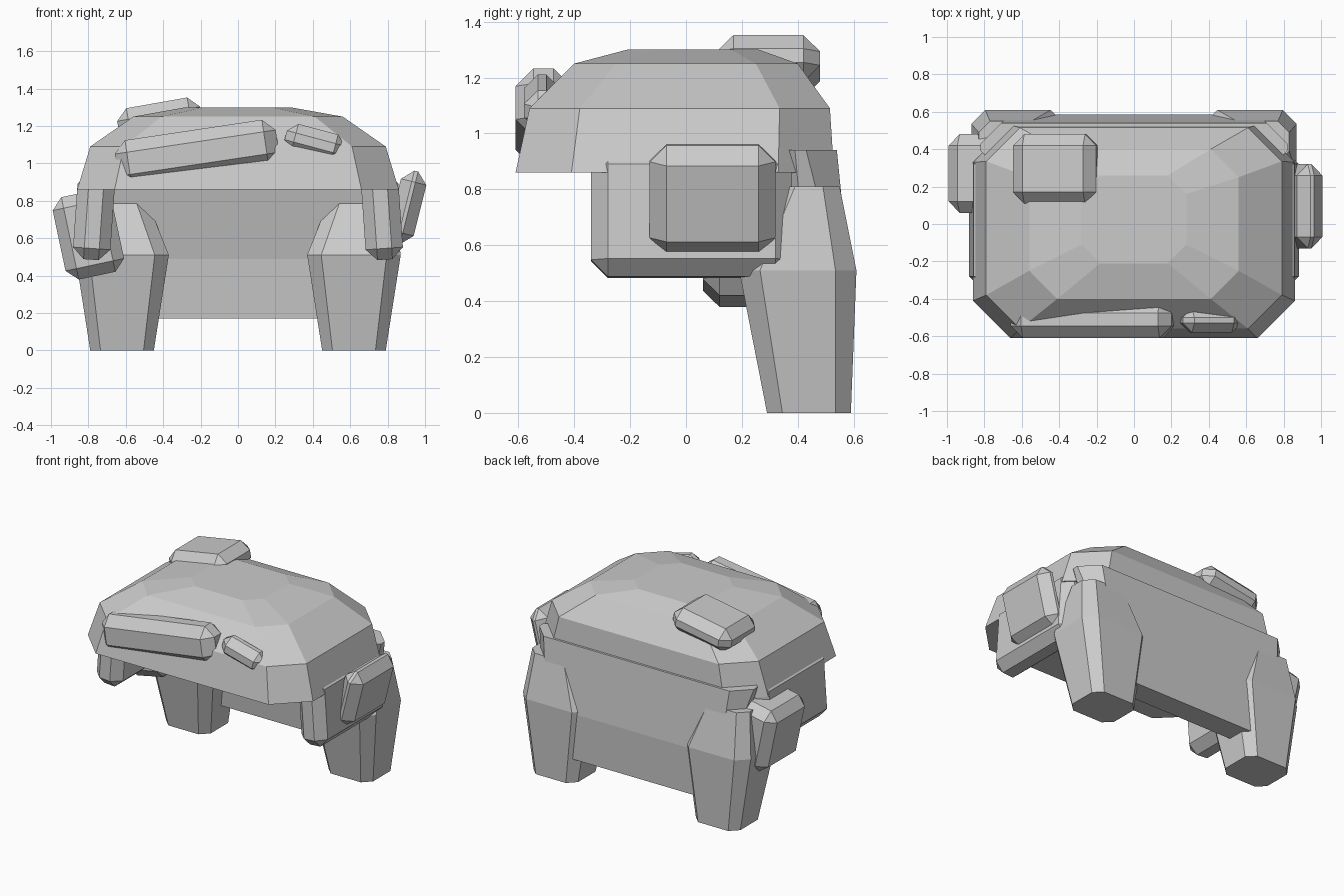
import bpy, bmesh
from math import radians
from mathutils import Euler

if "Cube" in bpy.data.objects:
    bpy.data.objects.remove(bpy.data.objects["Cube"])


def finish(name, bm):
    bmesh.ops.recalc_face_normals(bm, faces=bm.faces)
    me = bpy.data.meshes.new(name)
    bm.to_mesh(me)
    bm.free()
    ob = bpy.data.objects.new(name, me)
    bpy.context.collection.objects.link(ob)
    return ob


def loft(name, rings):
    """Closed solid through chamfered rectangles (x0, x1, y0, y1, z, chamfer)."""
    bm = bmesh.new()
    loops = []
    for x0, x1, y0, y1, z, c in rings:
        pts = [(x0 + c, y0), (x1 - c, y0), (x1, y0 + c), (x1, y1 - c),
               (x1 - c, y1), (x0 + c, y1), (x0, y1 - c), (x0, y0 + c)]
        loops.append([bm.verts.new((x, y, z)) for x, y in pts])
    for a, b in zip(loops, loops[1:]):
        for i in range(8):
            j = (i + 1) % 8
            bm.faces.new((a[i], a[j], b[j], b[i]))
    bm.faces.new(loops[0])
    bm.faces.new(loops[-1])
    return finish(name, bm)


def plate(name, centre, size, rot=(0, 0, 0), bevel=0.05):
    """Box with chamfered edges, tilted by rot degrees."""
    bm = bmesh.new()
    bmesh.ops.create_cube(bm, size=1)
    bmesh.ops.scale(bm, vec=size, verts=bm.verts)
    bmesh.ops.bevel(bm, geom=bm.edges[:], offset=bevel, segments=1,
                    affect='EDGES', profile=0.5)
    ob = finish(name, bm)
    ob.location = centre
    ob.rotation_euler = Euler([radians(r) for r in rot])
    return ob


def mirror_x(ob):
    """Mirrored copy across x = 0."""
    bm = bmesh.new()
    bm.from_mesh(ob.data)
    bm.transform(ob.matrix_basis)
    bmesh.ops.scale(bm, vec=(-1, 1, 1), verts=bm.verts)
    finish(ob.name + "_left", bm)


# Domed shell
loft("dome", [
    (-0.86, 0.86, -0.61, 0.53, 0.86, 0.20),
    (-0.79, 0.79, -0.56, 0.515, 1.09, 0.18),
    (-0.56, 0.56, -0.40, 0.40, 1.25, 0.15),
    (-0.28, 0.28, -0.21, 0.26, 1.30, 0.10)])

# Rear body panel between the legs
loft("rear_panel", [
    (-0.60, 0.60, 0.42, 0.575, 0.17, 0.03),
    (-0.70, 0.70, 0.39, 0.585, 0.49, 0.04),
    (-0.82, 0.82, 0.28, 0.54, 0.94, 0.11)])

# Rear legs
leg = loft("rear_leg", [
    (0.45, 0.79, 0.29, 0.59, 0.0, 0.055),
    (0.37, 0.87, 0.19, 0.61, 0.51, 0.075),
    (0.49, 0.83, 0.33, 0.55, 0.81, 0.06)])
mirror_x(leg)

# Side slabs hanging below the dome
slab = plate("side_slab", (0.77, 0.02, 0.715), (0.20, 0.72, 0.46), (0, -4, 0), 0.06)
mirror_x(slab)

# Loose armour plates, each at its own tilt
plate("right_side_plate", (0.905, 0.095, 0.765), (0.14, 0.45, 0.40), (0, 14, 0), 0.06)
plate("left_side_plate", (-0.80, 0.27, 0.62), (0.32, 0.42, 0.45), (0, -12, 0), 0.06)
plate("long_front_plate", (-0.22, -0.51, 1.055), (0.87, 0.20, 0.25), (0, -8.5, 0), 0.065)
plate("small_front_plate", (0.41, -0.515, 1.11), (0.32, 0.13, 0.15), (0, 15, 0), 0.05)
plate("top_plate", (-0.42, 0.295, 1.24), (0.45, 0.37, 0.17), (0, -10, 0), 0.06)
